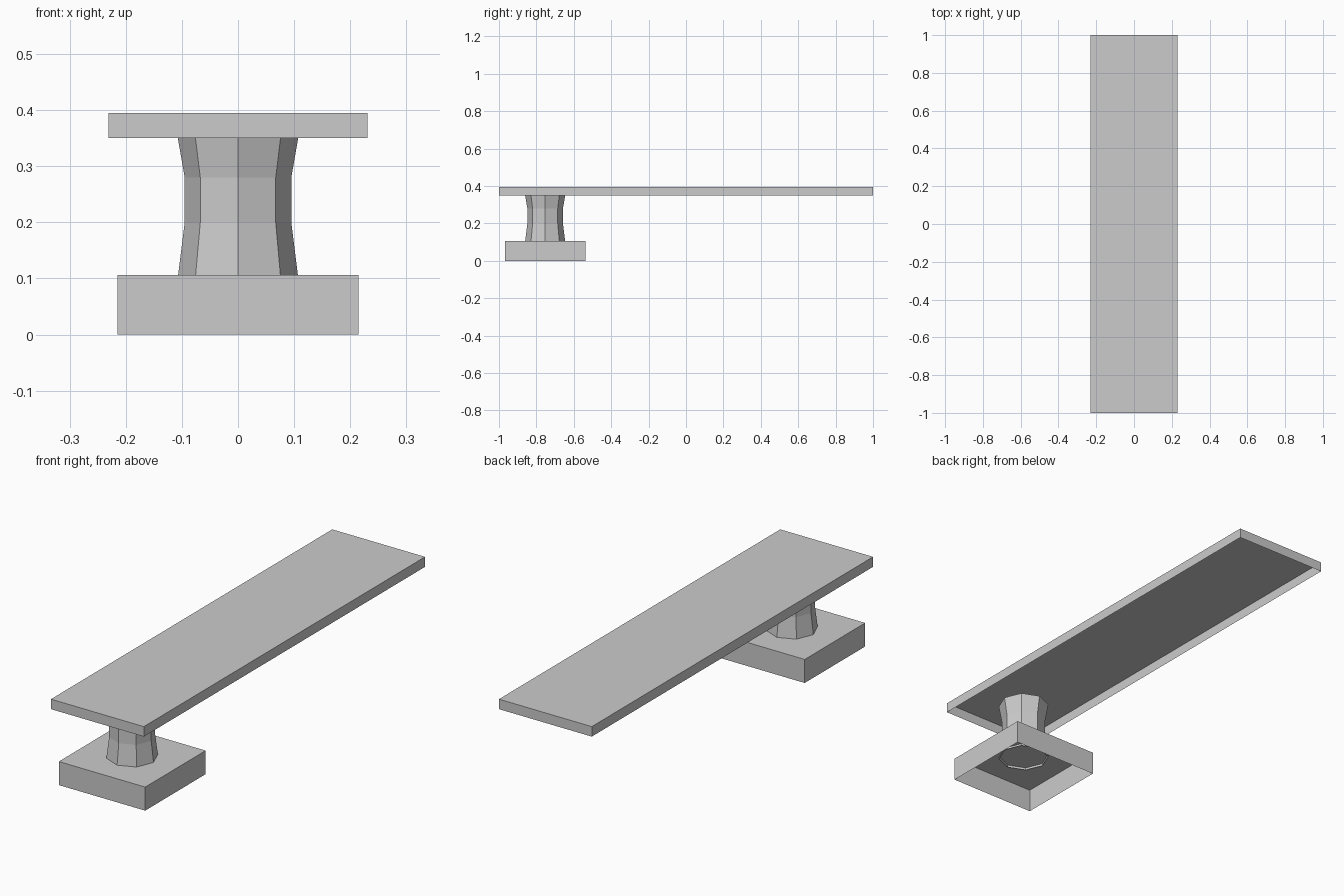
import bpy, bmesh, math

cube = bpy.data.objects.get("Cube")
if cube:
    bpy.data.objects.remove(cube, do_unlink=True)

# One plain grey for every part
grey = bpy.data.materials.new("plain_grey")
colour = (0.6, 0.6, 0.6, 1.0)
grey.diffuse_color = colour
grey.use_nodes = True
grey.node_tree.nodes["Principled BSDF"].inputs["Base Color"].default_value = colour


def make_object(name, bm):
    mesh = bpy.data.meshes.new(name)
    bm.to_mesh(mesh)
    bm.free()
    mesh.materials.append(grey)
    obj = bpy.data.objects.new(name, mesh)
    bpy.context.collection.objects.link(obj)
    return obj


def open_box(name, low, high):
    """Box shell without its bottom face."""
    bm = bmesh.new()
    bmesh.ops.create_cube(bm, size=1)
    for v in bm.verts:
        for i in range(3):
            v.co[i] = (low[i] + high[i]) / 2 + v.co[i] * (high[i] - low[i])
    bm.normal_update()
    bottom = [f for f in bm.faces if f.normal.z < -0.5]
    bmesh.ops.delete(bm, geom=bottom, context='FACES_ONLY')
    return make_object(name, bm)


def open_column(name, centre_y, profile, sides):
    """Flat-sided tube through (radius, height) rings."""
    bm = bmesh.new()
    rings = []
    for radius, z in profile:
        angles = [math.tau * i / sides for i in range(sides)]
        rings.append([bm.verts.new((radius * math.cos(a),
                                    centre_y + radius * math.sin(a), z))
                      for a in angles])
    for lower, upper in zip(rings, rings[1:]):
        for i in range(sides):
            j = (i + 1) % sides
            bm.faces.new((lower[i], lower[j], upper[j], upper[i]))
    return make_object(name, bm)


# Long overhanging board
open_box("plank", (-0.231, -1, 0.35), (0.231, 1, 0.395))

# Square foot under the front end
open_box("base", (-0.215, -0.967, 0), (0.215, -0.537, 0.106))

# Waisted eight-sided pillar, sunk slightly into both boxes
open_column("pillar", -0.753,
            [(0.108, 0.096), (0.095, 0.2), (0.095, 0.28), (0.109, 0.36)], 8)
